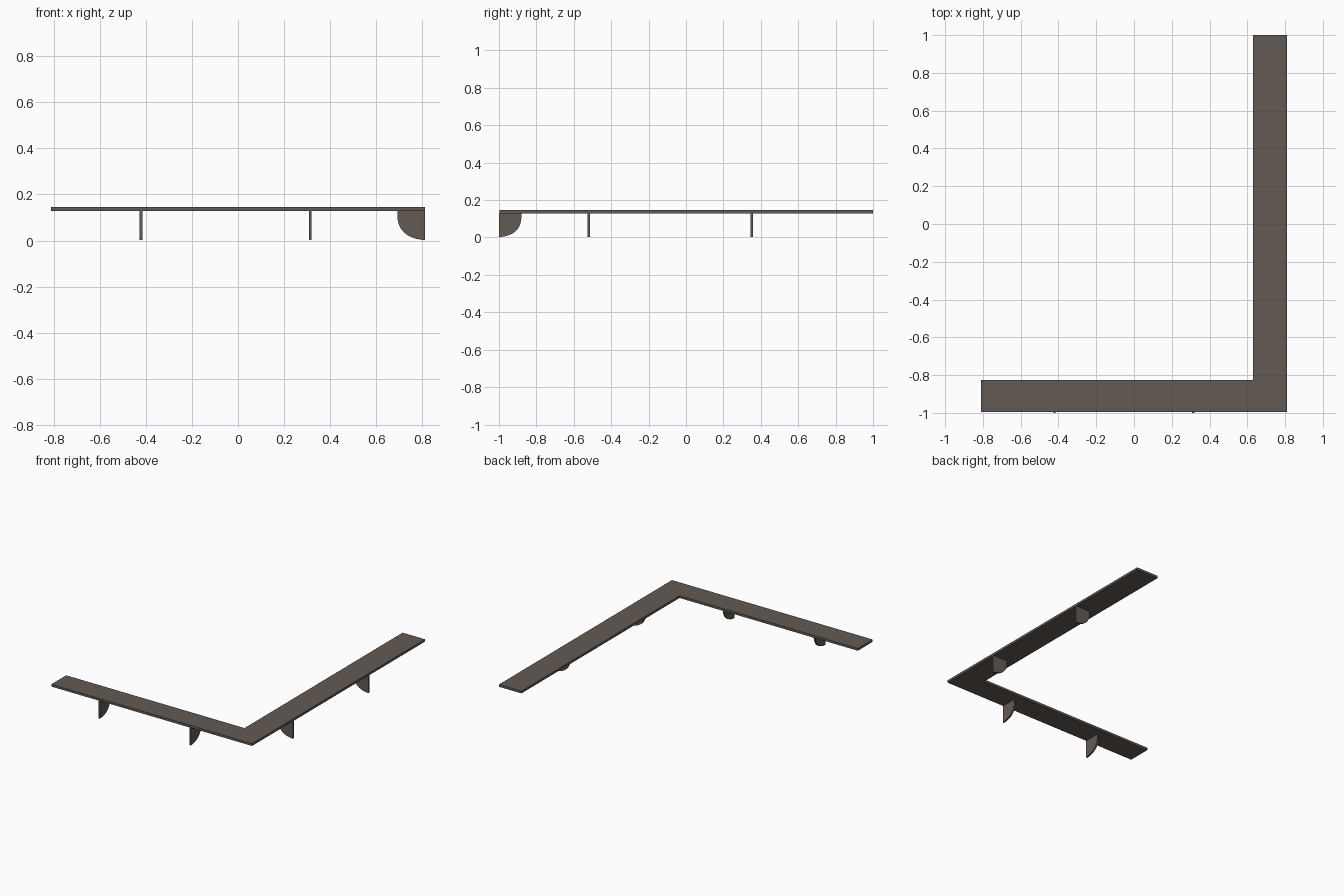
import bpy, bmesh
from mathutils import Vector

if "Cube" in bpy.data.objects:
    bpy.data.objects.remove(bpy.data.objects["Cube"])

# one dark wood colour
wood = bpy.data.materials.new("dark_wood")
wood.diffuse_color = (0.127, 0.102, 0.084, 1)
wood.use_nodes = True
wood.node_tree.nodes["Principled BSDF"].inputs["Base Color"].default_value = wood.diffuse_color


def prism(name, points, direction):
    """Extrude a flat outline along a direction."""
    bm = bmesh.new()
    face = bm.faces.new([bm.verts.new(p) for p in points])
    res = bmesh.ops.extrude_face_region(bm, geom=[face])
    moved = [v for v in res["geom"] if isinstance(v, bmesh.types.BMVert)]
    bmesh.ops.translate(bm, verts=moved, vec=direction)
    bmesh.ops.recalc_face_normals(bm, faces=bm.faces)
    mesh = bpy.data.meshes.new(name)
    bm.to_mesh(mesh)
    bm.free()
    mesh.materials.append(wood)
    obj = bpy.data.objects.new(name, mesh)
    bpy.context.collection.objects.link(obj)
    return obj


X, Y = 0.811, 0.996          # outer edges of the shelf
Z0, Z1 = 0.129, 0.146        # underside and top

# L-shaped shelf board
outline = [(-X, -Y), (X, -Y), (X, 1), (0.63, 1), (0.63, -0.825), (-X, -0.825)]
prism("corner_shelf", [(x, y, Z0) for x, y in outline], (0, 0, Z1 - Z0))

# bracket profile: depth from the outer edge, height
ctrl = [Vector(p) for p in ((0.12, 0.115), (0.12, 0.05), (0.085, 0.008), (0, 0.002))]


def bezier(t):
    a, b, c, d = ctrl
    s = 1 - t
    return a * s**3 + b * 3 * s * s * t + c * 3 * s * t * t + d * t**3


profile = [(0, Z0), (0.12, Z0)] + [tuple(bezier(i / 14)) for i in range(15)]
W = 0.012

# brackets under the front arm
for i, x in enumerate((-0.421, 0.313)):
    prism(f"front_bracket_{i + 1}", [(x - W / 2, -1 + d, z) for d, z in profile], (W, 0, 0))

# brackets under the side arm
for i, y in enumerate((-0.52, 0.352)):
    prism(f"side_bracket_{i + 1}", [(X - d, y - W / 2, z) for d, z in profile], (0, W, 0))
